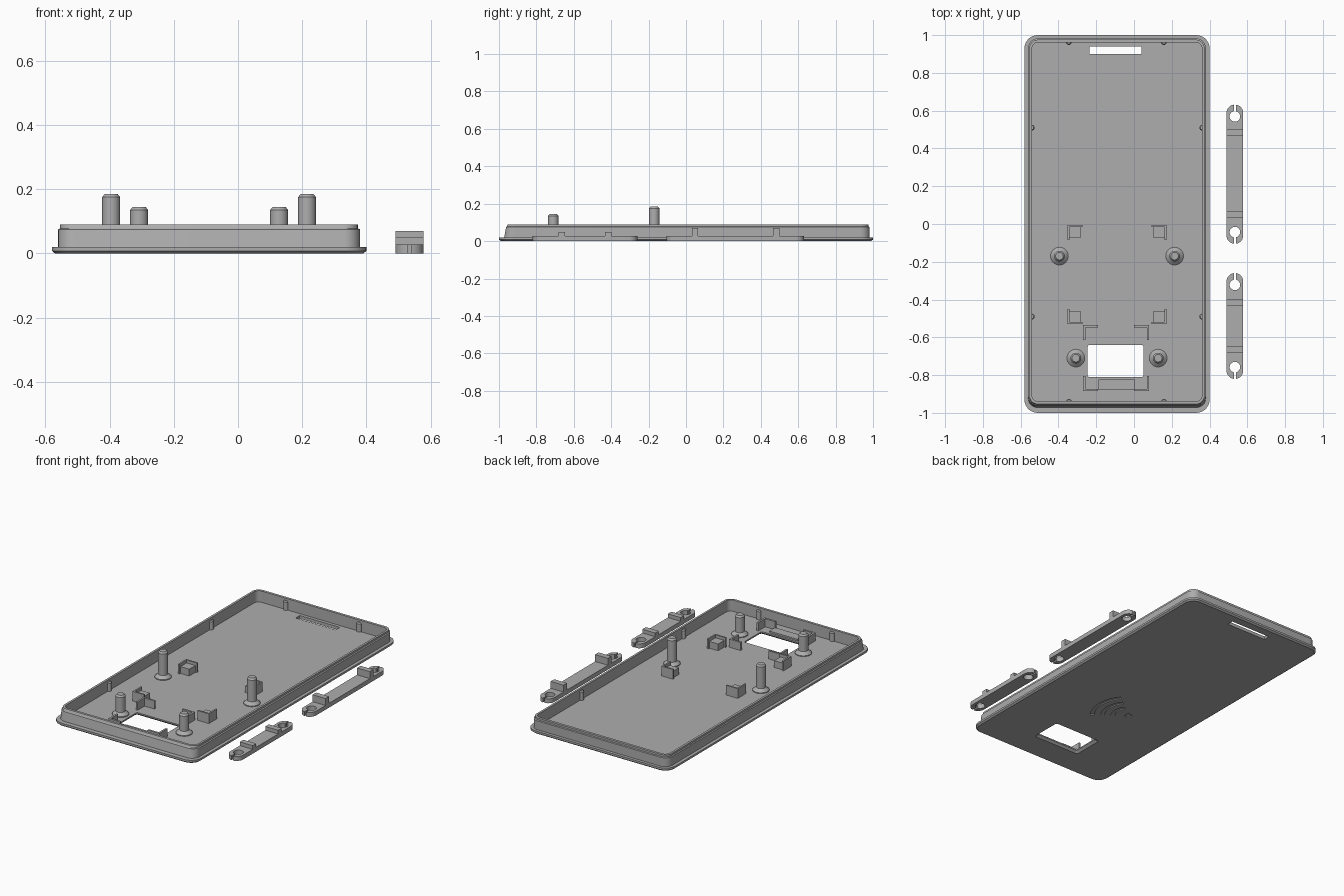
import bpy, bmesh, math

if "Cube" in bpy.data.objects:
    bpy.data.objects.remove(bpy.data.objects["Cube"], do_unlink=True)

GREY = bpy.data.materials.new("plain grey plastic")
GREY.use_nodes = True
COLOUR = (0.42, 0.42, 0.42, 1)
GREY.diffuse_color = COLOUR
GREY.node_tree.nodes["Principled BSDF"].inputs["Base Color"].default_value = COLOUR
CX = -0.09      # centre line of the tray
FLOOR = 0.02


def rounded(x0, x1, y0, y1, r, z, seg=8):
    """Loop of points round a rectangle with rounded corners."""
    pts = []
    for i, (cx, cy) in enumerate([(x1 - r, y1 - r), (x0 + r, y1 - r),
                                  (x0 + r, y0 + r), (x1 - r, y0 + r)]):
        for k in range(seg + 1):
            a = math.pi / 2 * (i + k / seg)
            pts.append((cx + r * math.cos(a), cy + r * math.sin(a), z))
    return pts


def circle(x, y, r, z, n=32):
    return [(x + r * math.cos(2 * math.pi * k / n),
             y + r * math.sin(2 * math.pi * k / n), z) for k in range(n)]


def loft(name, loops, smooth=True):
    """Closed solid skinned through a stack of matching loops."""
    bm = bmesh.new()
    rings = [[bm.verts.new(p) for p in loop] for loop in loops]
    for a, b in zip(rings, rings[1:]):
        for k in range(len(a)):
            j = (k + 1) % len(a)
            bm.faces.new((a[k], a[j], b[j], b[k]))
    bm.faces.new(rings[0][::-1])
    bm.faces.new(rings[-1])
    bmesh.ops.remove_doubles(bm, verts=bm.verts, dist=1e-5)
    bmesh.ops.recalc_face_normals(bm, faces=bm.faces)
    me = bpy.data.meshes.new(name)
    bm.to_mesh(me)
    bm.free()
    me.materials.append(GREY)
    ob = bpy.data.objects.new(name, me)
    bpy.context.collection.objects.link(ob)
    if smooth:
        shade(ob)
    return ob


def shade(ob):
    bpy.ops.object.select_all(action='DESELECT')
    ob.select_set(True)
    bpy.context.view_layer.objects.active = ob
    bpy.ops.object.shade_smooth_by_angle(angle=math.radians(30))


def prism(name, outline, z0, z1):
    return loft(name, [[(x, y, z) for x, y in outline] for z in (z0, z1)], False)


def box(name, x0, x1, y0, y1, z0, z1):
    return prism(name, [(x0, y0), (x1, y0), (x1, y1), (x0, y1)], z0, z1)


def cut(ob, cutters):
    """Subtract each cutter and discard it."""
    bpy.context.view_layer.objects.active = ob
    for c in cutters:
        c.hide_render = True
        mod = ob.modifiers.new("cut", 'BOOLEAN')
        mod.operation, mod.solver, mod.object = 'DIFFERENCE', 'EXACT', c
        bpy.ops.object.modifier_apply(modifier=mod.name)
        bpy.data.objects.remove(c, do_unlink=True)
    shade(ob)


# Tray: chamfered base plate, stepped wall and inner floor in one solid
tray = loft("tray", [
    rounded(-0.57, 0.39, -0.99, 0.99, 0.06, 0),
    rounded(-0.58, 0.40, -1.0, 1.0, 0.07, 0.008),
    rounded(-0.58, 0.40, -1.0, 1.0, 0.07, FLOOR),
    rounded(-0.56, 0.38, -0.972, 0.982, 0.05, FLOOR),
    rounded(-0.56, 0.38, -0.962, 0.982, 0.05, 0.075),
    rounded(-0.554, 0.373, -0.958, 0.976, 0.045, 0.078),
    rounded(-0.554, 0.373, -0.953, 0.976, 0.045, 0.09),
    rounded(-0.54, 0.36, -0.938, 0.96, 0.03, 0.09),
    rounded(-0.54, 0.36, -0.938, 0.96, 0.03, FLOOR)])


def arc_groove(r, half=math.radians(38), w=0.011, n=16):
    angles = [half * (2 * k / n - 1) for k in range(n + 1)]
    ring = [((r + w), a) for a in angles] + [((r - w), a) for a in angles[::-1]]
    return prism("groove_cutter", [(-0.2 + q * math.cos(a), -0.29 + q * math.sin(a))
                                   for q, a in ring], -0.02, 0.006)


# Window with flared underside, slot, and the grooves on the underside
window = loft("window_cutter", [
    rounded(-0.27, 0.075, -0.835, -0.615, 0.02, -0.01),
    rounded(-0.245, 0.05, -0.81, -0.64, 0.01, 0.012),
    rounded(-0.245, 0.05, -0.81, -0.64, 0.01, 0.05)])
slot = box("slot_cutter", -0.235, 0.04, 0.9, 0.94, -0.02, 0.05)
dot = loft("dot_cutter", [circle(-0.2, -0.29, 0.02, z) for z in (-0.02, 0.006)])
cut(tray, [window, slot, dot] + [arc_groove(r) for r in (0.09, 0.15, 0.21)])

# Posts with flared feet and chamfered tops
for name, half, y, top in (("rear_post", 0.305, -0.17, 0.185),
                           ("front_post", 0.218, -0.71, 0.145)):
    for side, s in (("left", 1), ("right", -1)):
        x = CX + s * half
        loft(f"{name}_{side}", [circle(x, y, r, z) for r, z in (
            (0.047, FLOOR - 0.003), (0.047, 0.025), (0.028, 0.042),
            (0.028, top - 0.01), (0.02, top))])


def bracket(name, x, y, sx, sy, arm, t, top):
    """Corner fence at (x, y) whose arms run along sx and sy."""
    prism(name, [(x + sx * u, y + sy * v) for u, v in (
        (0, 0), (arm, 0), (arm, t), (t, t), (t, arm), (0, arm))], FLOOR - 0.003, top)


# Corner fences: outer set has support blocks, inner set surrounds the window
for side, s in (("left", 1), ("right", -1)):
    for end, y, sy in (("rear", -0.005, -1), ("front", -0.53, 1)):
        x = CX + s * 0.262
        bracket(f"board_fence_{end}_{side}", x, y, -s, sy, 0.08, 0.01, 0.08)
        xs = sorted((x - s * 0.009, x - s * 0.07))
        ys = sorted((y + sy * 0.009, y + sy * 0.07))
        box(f"board_rest_{end}_{side}", *xs, *ys, FLOOR - 0.003, 0.062)
    for end, y, sy in (("rear", -0.535, -1), ("front", -0.885, 1)):
        bracket(f"window_fence_{end}_{side}", CX - 0.005 + s * 0.175, y,
                -s, sy, 0.08, 0.012, 0.07)
box("window_ledge", -0.187, 0.005, -0.88, -0.823, FLOOR - 0.003, 0.03)

# Half-round ribs on the inner walls
ribs = [(x, y) for x in (-0.542, 0.362) for y in (0.51, -0.49)]
ribs += [(x, y) for x in (-0.345, 0.158) for y in (-0.942, 0.964)]
for i, (x, y) in enumerate(ribs):
    loft(f"wall_rib_{i + 1}", [circle(x, y, r, z, 16) for r, z in (
        (0.016, FLOOR - 0.003), (0.016, 0.07), (0.011, 0.077))])

# Loose clamp bars: slotted round ends and two cross ribs
for name, y0, y1, top, rib_ys in (("long_clamp", -0.105, 0.632, 0.07, (0.048, 0.483)),
                                  ("short_clamp", -0.82, -0.26, 0.05, (-0.665, -0.415))):
    x0, x1 = 0.49, 0.578
    mid = (x0 + x1) / 2
    bar = loft(name, [rounded(x0, x1, y0, y1, 0.0439, z) for z in (0, 0.027)])
    cutters = []
    for end, d in ((y0, 1), (y1, -1)):
        y = end + d * 0.062
        cutters.append(loft("hole_cutter", [circle(mid, y, 0.028, z) for z in (-0.02, 0.05)]))
        cutters.append(box("slit_cutter", mid - 0.005, mid + 0.005,
                           *sorted((end - d * 0.02, y)), -0.02, 0.05))
    cut(bar, cutters)
    for i, y in enumerate(rib_ys):
        box(f"{name}_rib_{i + 1}", x0, x1, y - 0.017, y + 0.017, 0.024, top)
